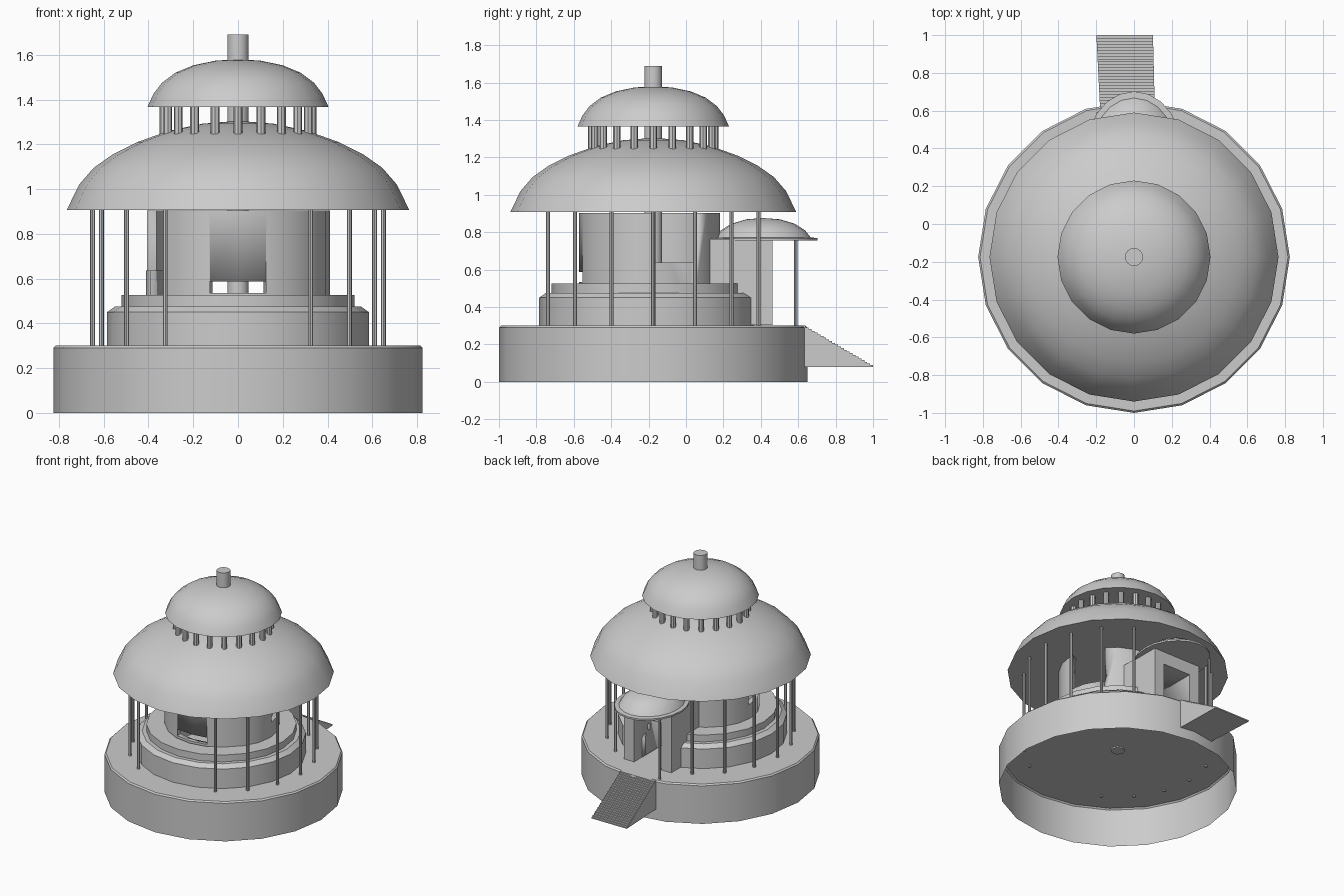
import bpy, bmesh, math
from mathutils import Matrix

if "Cube" in bpy.data.objects:
    bpy.data.objects.remove(bpy.data.objects["Cube"])

CY = -0.175  # building axis


def finish(name, bm, angle=35):
    bmesh.ops.recalc_face_normals(bm, faces=bm.faces)
    me = bpy.data.meshes.new(name)
    bm.to_mesh(me)
    bm.free()
    ob = bpy.data.objects.new(name, me)
    bpy.context.collection.objects.link(ob)
    bpy.ops.object.select_all(action='DESELECT')
    ob.select_set(True)
    bpy.context.view_layer.objects.active = ob
    bpy.ops.object.shade_smooth_by_angle(angle=math.radians(angle))
    return ob


def lathe(name, prof, n=20, x=0, y=CY, sx=1, sy=1, loop=False):
    """Revolve (radius, z) points around a vertical axis."""
    bm = bmesh.new()
    rings = []
    for r, z in prof:
        if r == 0:
            rings.append([bm.verts.new((x, y, z))] * n)
        else:
            rings.append([bm.verts.new((x + sx * r * math.cos(math.tau * i / n),
                                        y + sy * r * math.sin(math.tau * i / n), z))
                          for i in range(n)])
    pairs = list(zip(rings, rings[1:]))
    if loop:
        pairs.append((rings[-1], rings[0]))
    for a, b in pairs:
        for i in range(n):
            j = (i + 1) % n
            f = list(dict.fromkeys((a[i], a[j], b[j], b[i])))
            bm.faces.new(f)
    return finish(name, bm)


def box(name, x0, x1, y0, y1, z0, z1, rot=None):
    bm = bmesh.new()
    bmesh.ops.create_cube(bm, size=1)
    for v in bm.verts:
        v.co.x = x0 if v.co.x < 0 else x1
        v.co.y = y0 if v.co.y < 0 else y1
        v.co.z = z0 if v.co.z < 0 else z1
    if rot is not None:
        bm.transform(Matrix.Translation((0, CY, 0)) @ Matrix.Rotation(math.radians(rot), 4, 'Z'))
    return finish(name, bm)


def post(name, x, y, r, z0, z1, n=8):
    return lathe(name, [(0, z0), (r, z0), (r, z1), (0, z1)], n, x, y)


def cut(ob, cutters):
    bpy.context.view_layer.objects.active = ob
    for c in cutters:
        m = ob.modifiers.new("cut", 'BOOLEAN')
        m.operation, m.solver, m.object = 'DIFFERENCE', 'EXACT', c
        # keep boolean before the smoothing modifier
        bpy.ops.object.modifier_move_to_index(modifier=m.name, index=0)
        bpy.ops.object.modifier_apply(modifier=m.name)


# Base drum, open underneath
lathe("base", [(0.825, 0), (0.825, 0.29), (0.815, 0.30), (0, 0.30)])

# Stepped plinth around the core
tiers = lathe("plinth", [(0.39, 0.301), (0.585, 0.301), (0.585, 0.45), (0.55, 0.475),
                         (0.52, 0.475), (0.52, 0.527), (0.39, 0.527)], 20, y=-0.2, loop=True)

# Hollow core wall
core = lathe("core_wall", [(0.37, 0.302), (0.41, 0.302), (0.41, 0.904), (0.37, 0.904)],
             20, y=-0.195, sy=0.92, loop=True)

# Porch vestibule
porch = box("porch", -0.2, 0.2, 0.1, 0.463, 0.303, 0.765)

# Openings: passage, front slot, two side windows
passage = box("passage_cutter", -0.115, 0.115, 0.0, 0.7, 0.25, 0.66)
slot = box("slot_cutter", -0.125, 0.125, -0.8, -0.4, 0.535, 0.587)
windows = [box("window_cutter", 0.2, 0.6, -0.123, 0.123, 0.637, 0.95, rot=a) for a in (17.5, 197.5)]
cut(tiers, [passage])
cut(porch, [passage])
cut(core, [passage, slot] + windows)
for c in [passage, slot] + windows:
    bpy.data.objects.remove(c)

# Main dome roof
lathe("main_roof", [(0, 0.907), (0.765, 0.907), (0.71, 1.02), (0.645, 1.095), (0.56, 1.155),
                    (0.45, 1.21), (0.31, 1.26), (0.16, 1.292), (0, 1.305)])

# Lantern dome and central mast
lathe("lantern_roof", [(0, 1.366), (0.405, 1.366), (0.378, 1.425), (0.34, 1.475), (0.28, 1.52),
                       (0.2, 1.553), (0.1, 1.574), (0, 1.58)])
post("central_mast", 0, CY, 0.048, 0.29, 1.69, 16)

# Lantern colonnade
for i in range(20):
    a = math.tau * i / 20
    post(f"lantern_post_{i}", 0.33 * math.cos(a), CY + 0.33 * math.sin(a), 0.02, 1.235, 1.37)

# Veranda columns, left out at the front and at the porch
for d in range(0, 360, 20):
    if d in (80, 100, 260, 280):
        continue
    a = math.radians(d)
    post(f"veranda_column_{d}", 0.65 * math.cos(a), CY + 0.65 * math.sin(a), 0.011, 0.29, 0.91)

# Porch canopy with thin brim, and its prop
lathe("porch_canopy", [(0, 0.756), (0.29, 0.756), (0.29, 0.769), (0.255, 0.772), (0.225, 0.81),
                       (0.17, 0.845), (0.09, 0.869), (0, 0.876)], 20, y=0.412, sx=0.85)
post("canopy_prop", -0.19, 0.586, 0.009, 0.29, 0.76)

# Fine stair flight down from the base
n = 24
pts = [(0.62, 0.08), (0.62, 0.30), (0.64, 0.30)]
for i in range(n):
    z = 0.30 - 0.22 * (i + 1) / n
    pts.append((0.64 + 0.36 * i / n, z))
    if i < n - 1:
        pts.append((0.64 + 0.36 * (i + 1) / n, z))
bm = bmesh.new()
sides = []
for x_top, x_low in ((-0.18, -0.2), (0.11, 0.1)):
    sides.append([bm.verts.new((x_top + (x_low - x_top) * (y - 0.62) / 0.38, y, z)) for y, z in pts])
bm.faces.new(sides[0])
bm.faces.new(sides[1][::-1])
for i in range(len(pts)):
    j = (i + 1) % len(pts)
    bm.faces.new((sides[0][i], sides[0][j], sides[1][j], sides[1][i]))
# bring the foot of the flight out to full length
for v in bm.verts:
    if v.co.y > 0.64:
        v.co.y = 0.64 + (v.co.y - 0.64) * n / (n - 1)
finish("stair_flight", bm)
